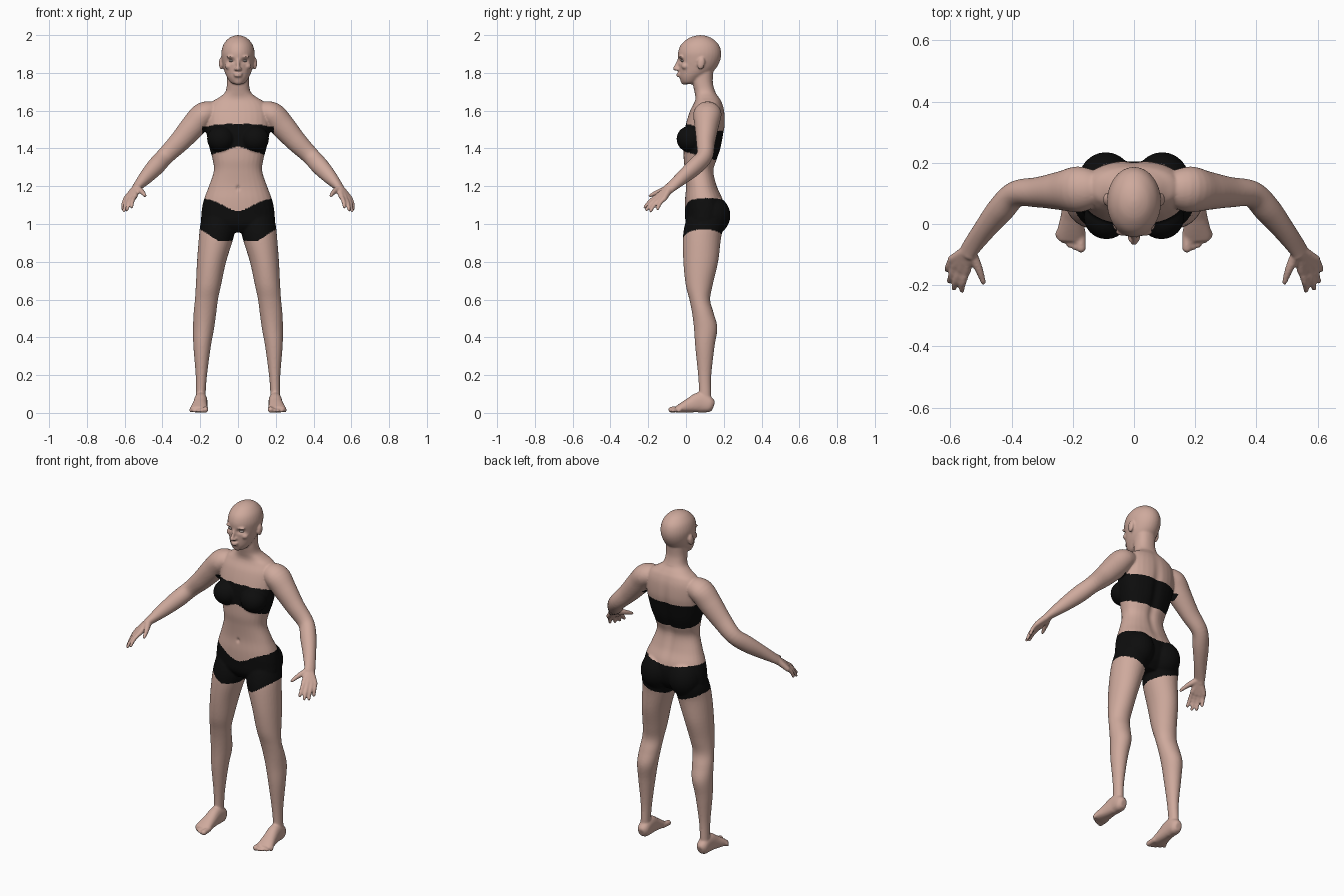
import bpy
import bmesh
from math import sin, cos, pi, exp
from mathutils import Vector, Matrix

if "Cube" in bpy.data.objects:
    bpy.data.objects.remove(bpy.data.objects["Cube"])

X, Y = Vector((1, 0, 0)), Vector((0, 1, 0))
SIDES = (1, -1)


def material(name, colour, roughness=0.6):
    mat = bpy.data.materials.new(name)
    mat.use_nodes = True
    mat.diffuse_color = (*colour, 1)
    shader = mat.node_tree.nodes["Principled BSDF"]
    shader.inputs["Base Color"].default_value = (*colour, 1)
    shader.inputs["Roughness"].default_value = roughness
    return mat


skin = material("skin", (0.62, 0.40, 0.335))
fabric = material("black fabric", (0.004, 0.004, 0.004))
eye_white = material("eye white", (0.55, 0.47, 0.44))


def refine(rows, steps=5):
    """Catmull-Rom curve through rows of numbers."""
    out = []
    for i in range(len(rows) - 1):
        a, b, c, d = (rows[max(0, min(len(rows) - 1, i + k))] for k in (-1, 0, 1, 2))
        for s in range(steps):
            t = s / steps
            out.append([q + t / 2 * (r - p + t * (2 * p - 5 * q + 4 * r - w + t * (3 * (q - r) + w - p)))
                        for p, q, r, w in zip(a, b, c, d)])
    return out + [list(rows[-1])]


def loft(bm, rows, side=1, ref=None, power=2.0, count=32):
    """Skin rows of (x, y, z, radius a, radius b); flat rings unless ref is given."""
    rows = refine(rows)
    centres = [Vector((side * r[0], r[1], r[2])) for r in rows]
    rings = []
    for i, row in enumerate(rows):
        a, b = X, Y
        if ref is not None:
            d = (centres[min(i + 1, len(rows) - 1)] - centres[max(i - 1, 0)]).normalized()
            a = (ref - d * ref.dot(d)).normalized()
            b = d.cross(a)
        ring = []
        for k in range(count):
            c, s = cos(2 * pi * k / count), sin(2 * pi * k / count)
            n = (abs(c) ** power + abs(s) ** power) ** (-1 / power)
            ring.append(bm.verts.new(centres[i] + a * (c * n * row[3]) + b * (s * n * row[4])))
        rings.append(ring)
    for low, high in zip(rings, rings[1:]):
        for k in range(count):
            m = (k + 1) % count
            bm.faces.new((low[k], low[m], high[m], high[k]))
    bm.faces.new(rings[0][::-1])
    bm.faces.new(rings[-1])


def ball(bm, centre, radii, tilt=0.0):
    mat = Matrix.Translation(centre) @ Matrix.Rotation(tilt, 4, 'X') @ Matrix.Diagonal((*radii, 1))
    bmesh.ops.create_uvsphere(bm, u_segments=24, v_segments=16, radius=1, matrix=mat)


def tube(bm, points, side=1):
    """Round tapered tube with domed ends through (x, y, z, radius)."""
    loft(bm, [(*p, p[3]) for p in points], side, ref=Vector((0.3, 0.2, 1)), count=16)
    for x, y, z, r in (points[0], points[-1]):
        ball(bm, (side * x, y, z), (r, r, r))


def profile(rows):
    """Turn (z, half width, front y, back y) into loft rows."""
    return [(0, (f + b) / 2, z, w, (b - f) / 2) for z, w, f, b in rows]


bm = bmesh.new()

# Torso and neck
loft(bm, profile([
    (.955, .09, .03, .15), (1.0, .185, 0, .19), (1.06, .193, -.005, .205), (1.13, .18, -.005, .195),
    (1.2, .154, 0, .165), (1.28, .128, -.005, .148), (1.34, .134, -.012, .165), (1.4, .15, -.012, .185),
    (1.47, .165, -.01, .198), (1.53, .17, 0, .207), (1.6, .165, .022, .203), (1.645, .14, .045, .19),
    (1.67, .1, .05, .175), (1.7, .067, .045, .155), (1.75, .058, .035, .142), (1.81, .058, .035, .145)]),
    power=2.3)

# Head
loft(bm, profile([
    (1.74, .022, -.012, .03), (1.75, .04, -.024, .06), (1.775, .057, -.034, .095), (1.8, .069, -.037, .135),
    (1.83, .078, -.038, .163), (1.87, .086, -.041, .182), (1.91, .088, -.042, .186), (1.95, .077, -.026, .173),
    (1.98, .053, .008, .142), (1.994, .028, .04, .112), (2.0, .004, .07, .08)]))
ball(bm, (0, -.008, 1.755), (.026, .02, .018))

# Nose and lips
tube(bm, [(0, -.038, 1.87, .008), (0, -.048, 1.845, .009), (0, -.058, 1.823, .012)])
for z, w in ((1.795, .025), (1.784, .021)):
    ball(bm, (0, -.037, z), (w, .014, .006))

for s in SIDES:
    # Face details and ears
    ball(bm, (s * .012, -.046, 1.82), (.01, .012, .008))
    ball(bm, (s * .034, -.026, 1.885), (.028, .014, .007))
    ball(bm, (s * .048, -.004, 1.835), (.022, .02, .018))
    ball(bm, (s * .09, .08, 1.85), (.011, .02, .033), -.2)
    # Bust and buttocks
    ball(bm, (s * .09, .022, 1.45), (.074, .072, .07))
    ball(bm, (s * .092, .135, 1.045), (.092, .1, .105))
    # Leg
    loft(bm, [
        (.1, .105, 1.05, .085, .09), (.106, .1, 1.0, .093, .105), (.115, .085, .93, .092, .101),
        (.14, .078, .8, .077, .092), (.156, .07, .68, .067, .072), (.167, .073, .6, .061, .055),
        (.175, .089, .53, .06, .057), (.182, .104, .45, .056, .062), (.19, .1, .35, .046, .051),
        (.194, .099, .2, .03, .035), (.197, .101, .1, .026, .032), (.197, .1, .04, .03, .035)], s)
    # Foot and toes
    loft(bm, [
        (.195, .146, .035, .018, .024), (.196, .125, .042, .033, .041), (.197, .075, .055, .035, .054),
        (.201, .02, .04, .039, .039), (.206, -.03, .024, .046, .024), (.207, -.055, .017, .043, .015)],
        s, ref=X, power=2.3)
    for i in range(5):
        r = .016 if i == 0 else .0115 - .0007 * i
        x = .173 + .0195 * i - .0015 * (i > 1)
        tip = -.078 + .0025 * i * i
        tube(bm, [(x, -.03, .02, r), (x, tip, r + .001, r)], s)
    # Arm
    loft(bm, [
        (.12, .115, 1.59, .058, .055), (.18, .113, 1.58, .075, .066), (.235, .109, 1.52, .064, .066),
        (.31, .104, 1.435, .05, .056), (.385, .098, 1.36, .043, .047), (.435, .048, 1.305, .044, .047),
        (.49, -.02, 1.245, .036, .037), (.535, -.08, 1.195, .032, .023), (.545, -.1, 1.18, .032, .02)],
        s, ref=Vector((s * .2, 1, 0)))
    # Palm bones and fingers
    for knuckle, tip in (
            ((.546, -.152, 1.147), (.563, -.217, 1.09)), ((.566, -.147, 1.138), (.588, -.21, 1.075)),
            ((.583, -.135, 1.132), (.603, -.187, 1.07)), ((.595, -.116, 1.133), (.611, -.15, 1.08))):
        wrist = Vector((.54, -.085, 1.19)).lerp(Vector(knuckle), .15)
        middle = Vector(knuckle).lerp(Vector(tip), .5) + Vector((.003, -.004, .004))
        tube(bm, [(*wrist, .02), (*knuckle, .0145)], s)
        tube(bm, [(*knuckle, .0125), (*middle, .011), (*tip, .009)], s)
    tube(bm, [(.532, -.095, 1.187, .019), (.508, -.145, 1.17, .014), (.492, -.19, 1.15, .009)], s)

# Fuse all parts into one smooth body
mesh = bpy.data.meshes.new("body")
bm.to_mesh(mesh)
bm.free()
body = bpy.data.objects.new("body", mesh)
bpy.context.collection.objects.link(body)
fuse = body.modifiers.new("fuse", 'REMESH')
fuse.mode, fuse.voxel_size = 'VOXEL', 0.0055
soften = body.modifiers.new("soften", 'SMOOTH')
soften.factor, soften.iterations = 0.5, 5
body.data = bpy.data.meshes.new_from_object(body.evaluated_get(bpy.context.evaluated_depsgraph_get()))
body.data.name = "body"
body.modifiers.clear()


def bump(value, centre, width):
    return exp(-((value - centre) / width) ** 2)


# Press in the eye sockets, spine, navel
for v in body.data.vertices:
    x, y, z = abs(v.co.x), v.co.y, v.co.z
    if z > 1.75 and y < .03:
        v.co.y += .013 * bump(x, .035, .017) * bump(z, 1.864, .011)
    elif 1.1 < z < 1.7 and y > .1:
        v.co.y -= .012 * bump(x, 0, .025) * bump(z, 1.38, .2)
    elif y < .03:
        v.co.y += .008 * bump(x, 0, .009) * bump(z, 1.19, .012)

# Bandeau top and shorts coloured by height
body.data.materials.append(skin)
body.data.materials.append(fabric)


def is_fabric(p):
    x = abs(p.x)
    back = max(0, min(1, p.y / .15))
    top_high = 1.53 - .035 * back
    top_low = 1.38 - .04 * back + (1 - back) * .03 * bump(x, 0, .06)
    waist = 1.14 - (.07 if p.y < .1 else .025) * bump(x, 0, .11)
    hem = .91 + .06 * max(0, min(1, (x - .1) / .1)) + .02 * back * bump(x, .1, .06)
    in_chest = x < .19 and top_low < p.z < top_high
    return in_chest or (x < .3 and hem < p.z < waist)


for face in body.data.polygons:
    face.use_smooth = True
    face.material_index = int(is_fabric(face.center))

# Eyes
for s, label in zip(SIDES, ("left", "right")):
    bm = bmesh.new()
    ball(bm, (s * .035, -.014, 1.864), (.014, .014, .007))
    for f in bm.faces:
        f.smooth = True
    mesh = bpy.data.meshes.new(label + "_eye")
    bm.to_mesh(mesh)
    bm.free()
    mesh.materials.append(eye_white)
    bpy.context.collection.objects.link(bpy.data.objects.new(label + "_eye", mesh))
